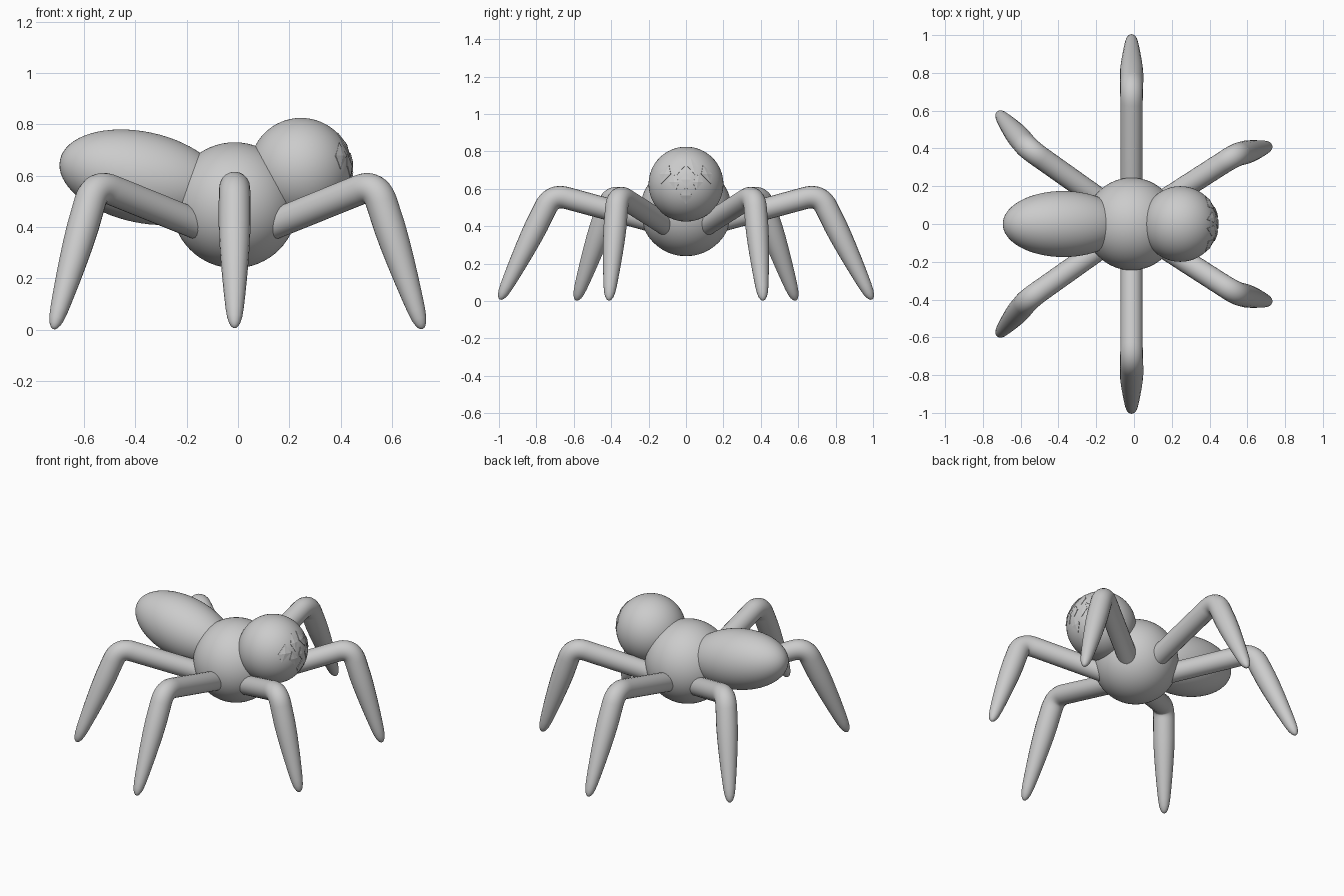
import bpy, bmesh
from math import radians, sqrt
from mathutils import Vector

if "Cube" in bpy.data.objects:
    bpy.data.objects.remove(bpy.data.objects["Cube"])


def ball(name, loc, scale, tilt=0):
    bpy.ops.mesh.primitive_uv_sphere_add(segments=64, ring_count=32, radius=1, location=loc,
                                         rotation=(0, radians(tilt), 0))
    ob = bpy.context.object
    ob.name = name
    ob.scale = scale
    bpy.ops.object.shade_smooth()
    return ob


# Body
HEAD = Vector((0.245, 0, 0.625))
ball("thorax", (-0.013, 0, 0.485), (0.245, 0.245, 0.245))
ball("head", HEAD, (0.2, 0.2, 0.2))
ball("abdomen", (-0.373, 0, 0.594), (0.327, 0.175, 0.177), 12)

# Shin taper: fraction along the shin, radius
TAPER = [(0.3, 0.062), (0.42, 0.059), (0.54, 0.054), (0.66, 0.048), (0.78, 0.041), (0.87, 0.035),
         (0.93, 0.029), (0.965, 0.022), (0.985, 0.015), (0.996, 0.008), (1.0, 0.001)]


def leg(name, hip, knee, tip):
    hip, knee, tip = Vector(hip), Vector(knee), Vector(tip)
    pts = [(hip, 0.058)]
    # rounded knee
    a = knee + (hip - knee).normalized() * 0.08
    b = knee + (tip - knee).normalized() * 0.08
    for i in range(11):
        t = i / 10
        pts.append((a * (1 - t) ** 2 + knee * 2 * t * (1 - t) + b * t * t, 0.059 + 0.003 * t))
    pts += [(knee.lerp(tip, t), r) for t, r in TAPER]
    cu = bpy.data.curves.new(name, 'CURVE')
    cu.dimensions = '3D'
    cu.bevel_depth = 1
    cu.bevel_resolution = 8
    cu.use_fill_caps = True
    sp = cu.splines.new('POLY')
    sp.points.add(len(pts) - 1)
    for p, (co, r) in zip(sp.points, pts):
        p.co = (*co, 1)
        p.radius = r
    ob = bpy.data.objects.new(name, cu)
    bpy.context.collection.objects.link(ob)
    bpy.ops.object.select_all(action='DESELECT')
    ob.select_set(True)
    bpy.context.view_layer.objects.active = ob
    bpy.ops.object.convert(target='MESH')
    bpy.ops.object.shade_smooth_by_angle(angle=radians(60))


# Legs, three per side
for side, s in (("left", 1), ("right", -1)):
    leg("front_leg_" + side, (0.09, s * 0.08, 0.39), (0.535, s * 0.365, 0.57), (0.718, s * 0.412, 0.003))
    leg("middle_leg_" + side, (-0.013, s * 0.12, 0.41), (-0.013, s * 0.715, 0.572), (-0.013, s * 0.995, 0.008))
    leg("rear_leg_" + side, (-0.11, s * 0.08, 0.39), (-0.555, s * 0.395, 0.57), (-0.718, s * 0.587, 0.003))


# Eye facets: raised diamonds on the front of the head (y, z offset, width, height, lean)
def on_head(y, z, r):
    return HEAD + Vector((sqrt(0.04 - y * y - z * z), y, z)).normalized() * r


facets = [(0, 0.025, 0.055, 0.075, 0), (0, -0.06, 0.065, 0.09, 0)]
for s in (1, -1):
    facets += [(s * 0.035, 0.095, 0.055, 0.09, s * -0.012), (s * 0.11, 0.052, 0.06, 0.1, s * -0.02),
               (s * 0.062, 0.012, 0.055, 0.09, s * 0.008)]
bm = bmesh.new()
for y, z, w, h, lean in facets:
    corners = [(y + w / 2, z), (y + lean, z + h / 2), (y - w / 2, z), (y - lean, z - h / 2)]
    top = [bm.verts.new(on_head(*c, 0.204)) for c in corners]
    low = [bm.verts.new(on_head(*c, 0.19)) for c in corners]
    mid = bm.verts.new(on_head(y, z, 0.205))
    for i in range(4):
        j = (i + 1) % 4
        bm.faces.new((mid, top[i], top[j]))
        bm.faces.new((top[i], low[i], low[j], top[j]))
    bm.faces.new(low[::-1])
bmesh.ops.recalc_face_normals(bm, faces=bm.faces)
me = bpy.data.meshes.new("eye_facets")
bm.to_mesh(me)
bm.free()
bpy.context.collection.objects.link(bpy.data.objects.new("eye_facets", me))
